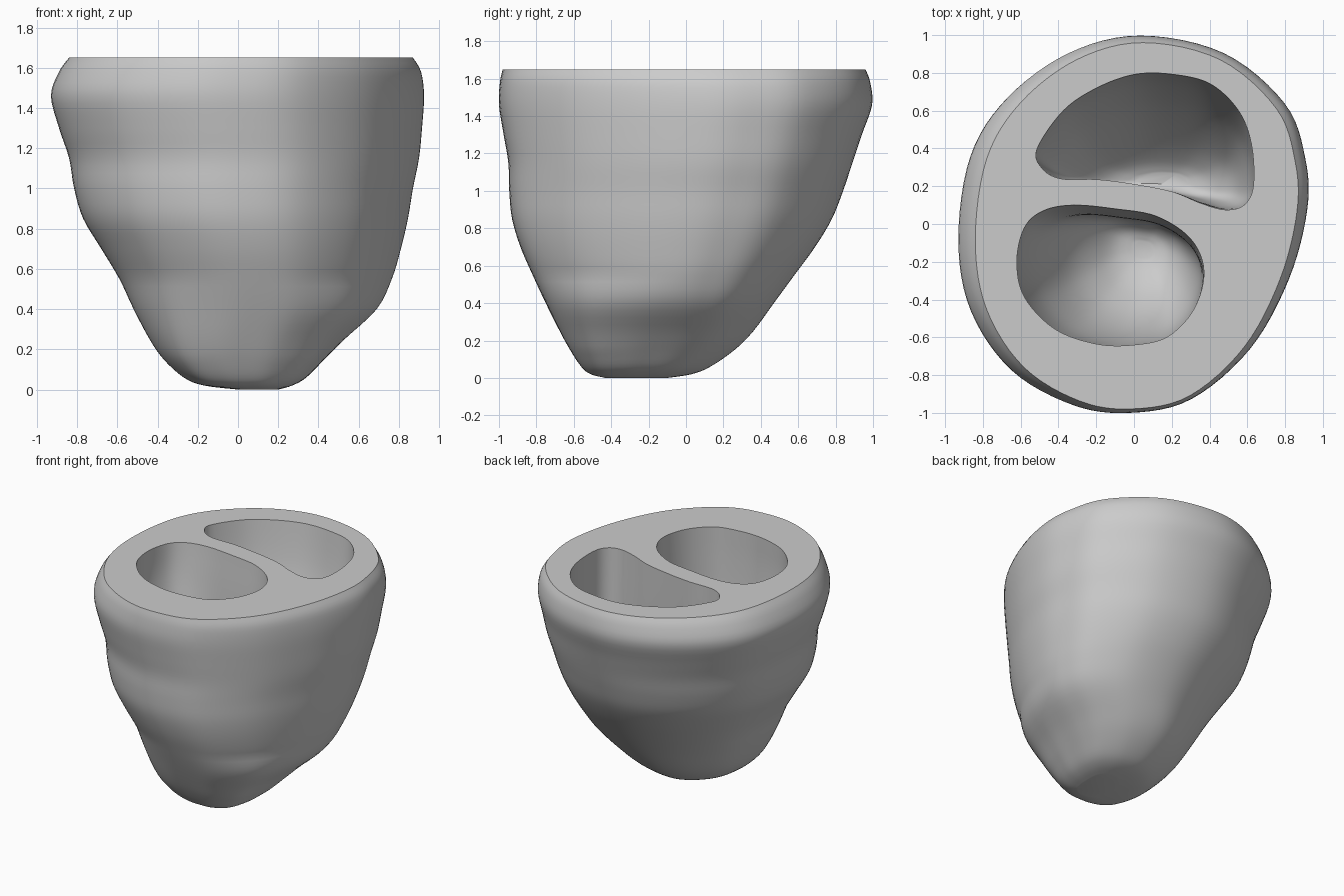
import bpy
import bmesh
from mathutils import Vector

default_cube = bpy.data.objects.get("Cube")
if default_cube:
    bpy.data.objects.remove(default_cube, do_unlink=True)


def smooth_path(points, steps, closed):
    """Catmull-Rom curve through points of any dimension."""
    pts = [Vector(p) for p in points]
    count = len(pts)

    def pick(i):
        return pts[i % count] if closed else pts[max(0, min(count - 1, i))]

    path = []
    for i in range(count if closed else count - 1):
        a, b, c, d = (pick(i + k) for k in (-1, 0, 1, 2))
        for s in range(steps):
            t = s / steps
            path.append((b * 2 + (c - a) * t + (a * 2 - b * 5 + c * 4 - d) * t * t
                         + (b * 3 - a - c * 3 + d) * t * t * t) / 2)
    if not closed:
        path.append(pts[-1])
    return path


def unit_ring(outline):
    """Smooth closed outline scaled to fill the unit square."""
    ring = smooth_path(outline, 6, True)
    low_x, high_x = min(p.x for p in ring), max(p.x for p in ring)
    low_y, high_y = min(p.y for p in ring), max(p.y for p in ring)
    return [Vector(((p.x - low_x) / (high_x - low_x), (p.y - low_y) / (high_y - low_y)))
            for p in ring]


def loft(name, outline, foot_outline, levels, material):
    """Stack rings through levels of (z, (x_min, x_max, y_min, y_max)),
    changing from the outline to the foot outline near the bottom."""
    body, foot = unit_ring(outline), unit_ring(foot_outline)
    heights = smooth_path([(z, 0) for z, box in levels], 4, False)
    boxes = smooth_path([box for z, box in levels], 4, False)

    bm = bmesh.new()
    rings = []
    for height, (x0, x1, y0, y1) in zip(heights, boxes):
        z = height.x
        blend = max(0, min(1, (0.55 - z) / 0.4))
        ring = [p.lerp(q, blend) for p, q in zip(body, foot)]
        rings.append([bm.verts.new((x0 + p.x * (x1 - x0), y0 + p.y * (y1 - y0), z))
                      for p in ring])
    for upper, lower in zip(rings, rings[1:]):
        for i in range(len(upper)):
            j = (i + 1) % len(upper)
            bm.faces.new((upper[i], upper[j], lower[j], lower[i]))
    bm.faces.new(rings[0])
    bm.faces.new(rings[-1])
    bmesh.ops.recalc_face_normals(bm, faces=bm.faces)

    mesh = bpy.data.meshes.new(name)
    bm.to_mesh(mesh)
    bm.free()
    mesh.materials.append(material)
    obj = bpy.data.objects.new(name, mesh)
    bpy.context.collection.objects.link(obj)
    return obj


# Single plain grey
grey = bpy.data.materials.new("plain_grey")
grey.use_nodes = True
colour = (0.6, 0.6, 0.6, 1)
grey.diffuse_color = colour
grey.node_tree.nodes["Principled BSDF"].inputs["Base Color"].default_value = colour

# Outer wall: rounded egg section tapering to an offset, squarer blunt tip
wall_outline = [
    (0.05, 0.97), (0.46, 0.88), (0.76, 0.62), (0.86, 0.34), (0.87, 0.07),
    (0.78, -0.29), (0.59, -0.65), (0.3, -0.91), (0, -0.98), (-0.28, -0.94),
    (-0.58, -0.76), (-0.78, -0.45), (-0.84, -0.08), (-0.78, 0.35),
    (-0.6, 0.65), (-0.3, 0.88),
]
wall_foot = [
    (0.05, 0.97), (0.46, 0.88), (0.76, 0.62), (0.86, 0.34), (0.87, 0),
    (0.84, -0.34), (0.7, -0.72), (0.36, -0.94), (0, -0.98), (-0.32, -0.95),
    (-0.64, -0.8), (-0.81, -0.46), (-0.84, -0.1), (-0.76, 0.33),
    (-0.57, 0.63), (-0.28, 0.87),
]
wall_levels = [
    (1.65, (-0.84, 0.87, -0.98, 0.96)),
    (1.58, (-0.89, 0.91, -0.995, 0.985)),
    (1.46, (-0.93, 0.925, -1, 0.995)),
    (1.3, (-0.89, 0.915, -0.975, 0.94)),
    (1.15, (-0.84, 0.9, -0.95, 0.89)),
    (1, (-0.815, 0.87, -0.945, 0.84)),
    (0.85, (-0.77, 0.845, -0.93, 0.78)),
    (0.7, (-0.68, 0.81, -0.885, 0.69)),
    (0.55, (-0.59, 0.765, -0.82, 0.58)),
    (0.4, (-0.52, 0.69, -0.75, 0.47)),
    (0.25, (-0.44, 0.53, -0.675, 0.36)),
    (0.15, (-0.37, 0.43, -0.62, 0.26)),
    (0.06, (-0.27, 0.34, -0.56, 0.13)),
    (0.02, (-0.17, 0.27, -0.51, 0.03)),
    (0, (0, 0.2, -0.43, -0.1)),
]
wall = loft("chambered_body", wall_outline, wall_foot, wall_levels, grey)

# Front chamber: deep pocket whose front and left walls slope in to the floor
front_outline = [
    (-0.62, -0.2), (-0.58, -0.02), (-0.48, 0.07), (-0.32, 0.1), (-0.1, 0.08),
    (0.12, 0.04), (0.3, -0.08), (0.37, -0.25), (0.32, -0.45), (0.18, -0.6),
    (0, -0.645), (-0.2, -0.64), (-0.42, -0.56), (-0.58, -0.39),
]
front_levels = [
    (1.75, (-0.62, 0.37, -0.645, 0.1)),
    (1.65, (-0.62, 0.37, -0.645, 0.1)),
    (1.4, (-0.61, 0.365, -0.645, 0.075)),
    (1.1, (-0.54, 0.36, -0.63, 0.05)),
    (0.85, (-0.44, 0.35, -0.58, 0.05)),
    (0.65, (-0.33, 0.31, -0.49, 0.04)),
    (0.5, (-0.2, 0.25, -0.37, 0.02)),
    (0.42, (-0.1, 0.18, -0.26, -0.03)),
    (0.39, (0, 0.1, -0.18, -0.09)),
]

# Back chamber: crescent pocket with its back wall sloping to the divider
back_outline = [
    (-0.52, 0.4), (-0.5, 0.3), (-0.4, 0.24), (-0.2, 0.235), (0, 0.21),
    (0.2, 0.17), (0.35, 0.11), (0.48, 0.075), (0.58, 0.1), (0.63, 0.2),
    (0.62, 0.42), (0.55, 0.6), (0.4, 0.74), (0.2, 0.79), (0, 0.79),
    (-0.2, 0.72), (-0.38, 0.6),
]
back_levels = [
    (1.75, (-0.52, 0.635, 0.075, 0.8)),
    (1.65, (-0.52, 0.635, 0.075, 0.8)),
    (1.3, (-0.5, 0.635, 0.08, 0.75)),
    (1, (-0.46, 0.625, 0.085, 0.66)),
    (0.8, (-0.41, 0.59, 0.095, 0.56)),
    (0.62, (-0.32, 0.52, 0.12, 0.43)),
    (0.51, (-0.18, 0.4, 0.15, 0.33)),
    (0.47, (0, 0.28, 0.2, 0.27)),
]

cutters = [
    loft("front_chamber_cutter", front_outline, front_outline, front_levels, grey),
    loft("back_chamber_cutter", back_outline, back_outline, back_levels, grey),
]

# Carve both chambers, then smooth while keeping the rims crisp
bpy.ops.object.select_all(action="DESELECT")
bpy.context.view_layer.objects.active = wall
wall.select_set(True)
for cutter in cutters:
    cutter.hide_render = True
    carve = wall.modifiers.new("carve_chamber", "BOOLEAN")
    carve.operation = "DIFFERENCE"
    carve.solver = "EXACT"
    carve.object = cutter
    bpy.ops.object.modifier_apply(modifier=carve.name)
    bpy.data.objects.remove(cutter, do_unlink=True)
bpy.ops.object.shade_smooth_by_angle(angle=0.7)
